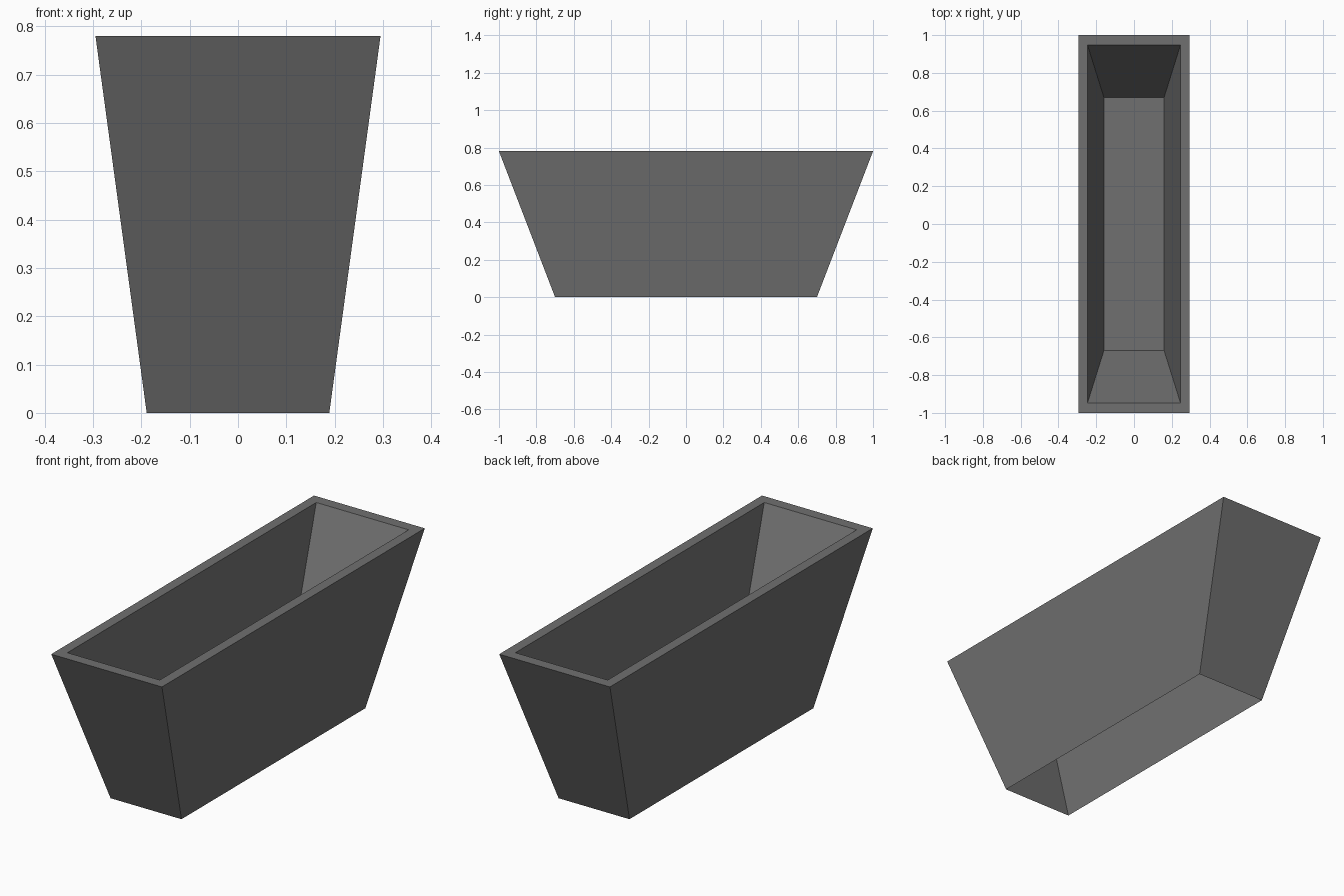
import bpy
import bmesh

cube = bpy.data.objects.get("Cube")
if cube:
    bpy.data.objects.remove(cube, do_unlink=True)

# Dark grey material
grey = bpy.data.materials.new("dark grey")
grey.use_nodes = True
colour = (0.16, 0.16, 0.16, 1.0)
grey.diffuse_color = colour
grey.node_tree.nodes["Principled BSDF"].inputs["Base Color"].default_value = colour

bm = bmesh.new()


def ring(half_x, half_y, z):
    """Rectangular loop of four corners."""
    corners = ((-1, -1), (1, -1), (1, 1), (-1, 1))
    return [bm.verts.new((sx * half_x, sy * half_y, z)) for sx, sy in corners]


# Open foot, outer rim, inner rim, raised floor
rings = [
    ring(0.189, 0.70, 0.0),
    ring(0.295, 1.0, 0.78),
    ring(0.246, 0.947, 0.78),
    ring(0.159, 0.669, 0.32),
]

# Outer walls, flat rim and inner walls
for low, high in zip(rings, rings[1:]):
    for i in range(4):
        j = (i + 1) % 4
        bm.faces.new((low[i], low[j], high[j], high[i]))

# Trough floor; the underside stays open
bm.faces.new(rings[-1])

mesh = bpy.data.meshes.new("planter_trough")
bm.to_mesh(mesh)
bm.free()
mesh.materials.append(grey)
trough = bpy.data.objects.new("planter_trough", mesh)
bpy.context.collection.objects.link(trough)
